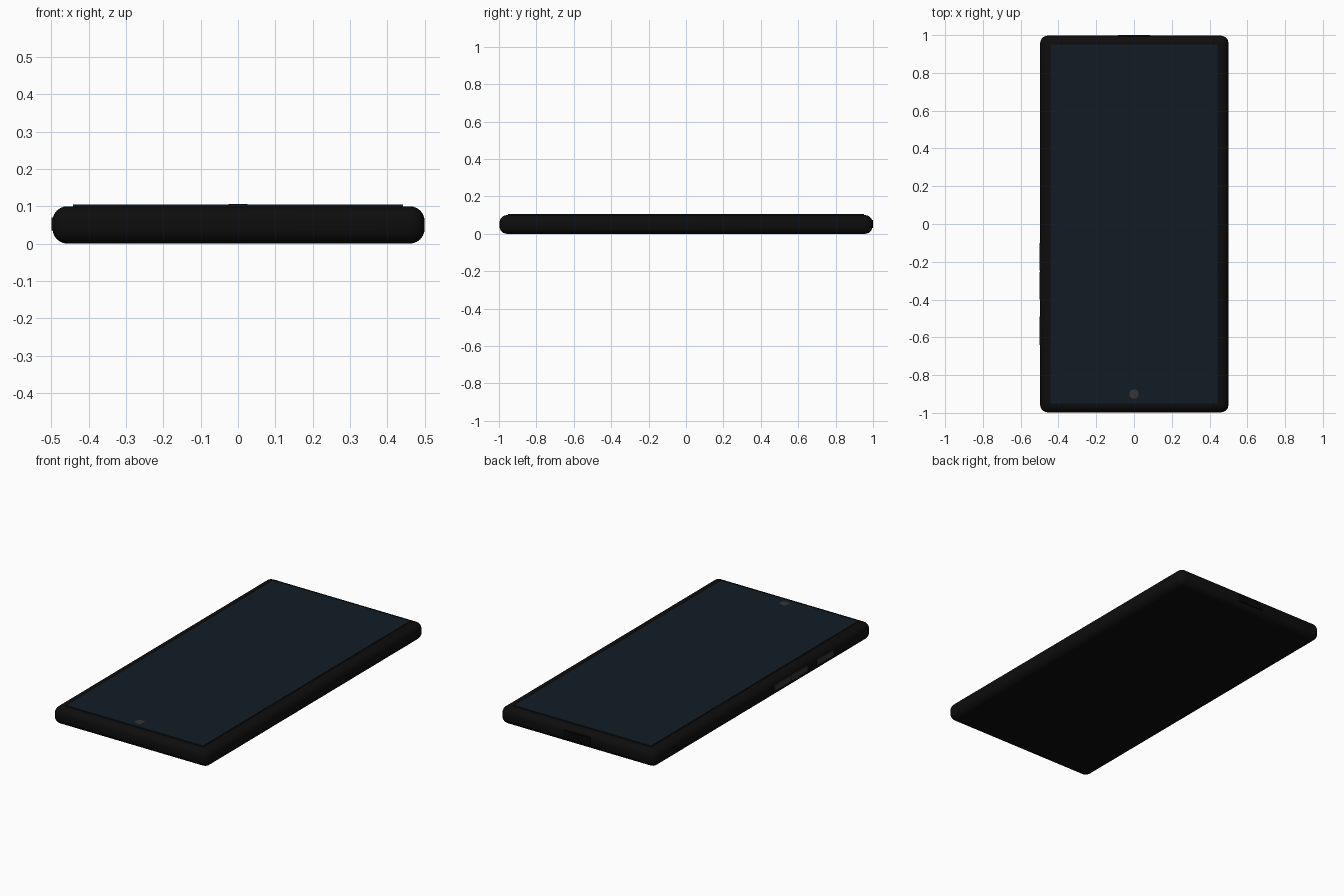
import bpy

if "Cube" in bpy.data.objects:
    bpy.data.objects.remove(bpy.data.objects["Cube"])

def material(name, rgb):
    m = bpy.data.materials.new(name)
    m.diffuse_color = (*rgb, 1)
    m.use_nodes = True
    m.node_tree.nodes["Principled BSDF"].inputs["Base Color"].default_value = m.diffuse_color
    return m

BLACK = material("black_shell", (0.004, 0.004, 0.004))
GLASS = material("dark_glass", (0.006, 0.012, 0.018))
GREY = material("dark_grey", (0.035, 0.035, 0.035))
PORT = material("port_black", (0.002, 0.002, 0.002))

def box(name, lo, hi, mat, bevel=0, segments=4):
    """Box between two corners, with optional rounded edges."""
    bpy.ops.mesh.primitive_cube_add(size=1, location=[(a + b) / 2 for a, b in zip(lo, hi)])
    ob = bpy.context.object
    ob.name = name
    ob.scale = [b - a for a, b in zip(lo, hi)]
    bpy.ops.object.transform_apply(location=False, rotation=False, scale=True)
    ob.data.materials.append(mat)
    if bevel:
        mod = ob.modifiers.new("rounding", 'BEVEL')
        mod.width = bevel
        mod.segments = segments
        bpy.ops.object.modifier_apply(modifier=mod.name)
        bpy.ops.object.shade_smooth_by_angle()
    return ob

# Rounded slab body
box("body", (-0.497, -0.997, 0), (0.5, 0.997, 0.1), BLACK, 0.04, 6)

# Slightly raised display
box("screen", (-0.442, -0.951, 0.09), (0.442, 0.951, 0.105), GLASS)

# Front camera or sensor dot
bpy.ops.mesh.primitive_cylinder_add(vertices=32, radius=0.025, depth=0.012, location=(0, -0.9, 0.1))
dot = bpy.context.object
dot.name = "front_camera"
dot.data.materials.append(GREY)
bpy.ops.object.shade_smooth_by_angle()

# Side buttons: two volume keys and a power key
for name, y0, y1 in (("volume_down_button", -0.247, -0.1),
                     ("volume_up_button", -0.4, -0.253),
                     ("power_button", -0.64, -0.49)):
    box(name, (-0.5, y0, 0.035), (-0.48, y1, 0.07), GREY)

# Charging port plate on the far end
box("charging_port", (-0.085, 0.98, 0.03), (0.085, 1.0, 0.075), PORT)
